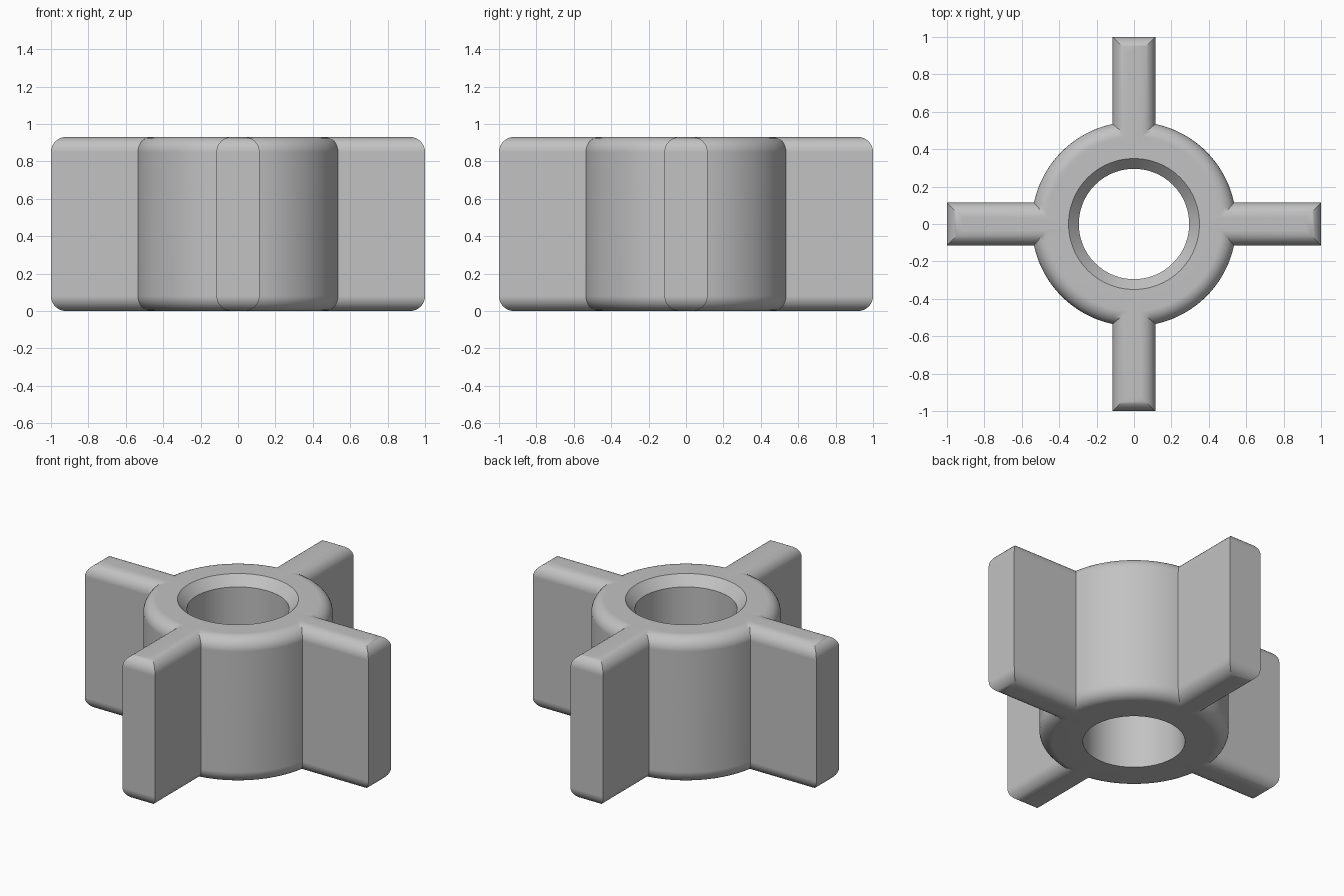
import bpy
import bmesh
from math import asin, sin, cos, pi, sqrt

cube = bpy.data.objects.get("Cube")
if cube:
    bpy.data.objects.remove(cube)

HEIGHT = 0.93
HUB_R = 0.547       # outer radius of the hub
FIN_W = 0.115       # half thickness of a fin
FIN_END = 1.0       # reach of a fin
FILLET = 0.08       # rounding of top and bottom outer edges
BORE_R = 0.295
CHAMFER_R = 0.35    # bore radius at the top of its chamfer
ARC_STEPS = 24
FILLET_STEPS = 8

grey = bpy.data.materials.new("plain grey")
grey.use_nodes = True
colour = (0.54, 0.54, 0.54, 1)
grey.diffuse_color = colour
grey.node_tree.nodes["Principled BSDF"].inputs["Base Color"].default_value = colour


def rotate(x, y, turn):
    c, s = cos(turn), sin(turn)
    return x * c - y * s, x * s + y * c


def arc_angles(start):
    span = pi / 2 - 2 * start
    return [start + span * i / ARC_STEPS for i in range(ARC_STEPS + 1)]


def outline(inset):
    """Hub with four fins, all drawn in by the inset."""
    radius, half, end = HUB_R - inset, FIN_W - inset, FIN_END - inset
    quarter = [(end, -half), (end, half)]
    quarter += [(radius * cos(a), radius * sin(a))
                for a in arc_angles(asin(half / radius))]
    return [rotate(x, y, q * pi / 2) for q in range(4) for x, y in quarter]


def circle(radius):
    """Bore ring whose points match the outline one to one."""
    start = asin((FIN_W - FILLET) / (HUB_R - FILLET))
    angles = [-start / 3, start / 3] + arc_angles(start)
    return [(radius * cos(a + q * pi / 2), radius * sin(a + q * pi / 2))
            for q in range(4) for a in angles]


# Closed loop of cross-sections: up the outside, then down the bore
sections = []
for i in range(FILLET_STEPS + 1):
    a = pi / 2 * i / FILLET_STEPS
    sections.append((outline(FILLET * (1 - sin(a))), FILLET * (1 - cos(a))))
for i in range(FILLET_STEPS + 1):
    a = pi / 2 * i / FILLET_STEPS
    sections.append((outline(FILLET * (1 - cos(a))), HEIGHT - FILLET * (1 - sin(a))))
sections.append((circle(CHAMFER_R), HEIGHT))
sections.append((circle(BORE_R), HEIGHT - 0.06))
sections.append((circle(BORE_R), 0))

bm = bmesh.new()
rings = [[bm.verts.new((x, y, z)) for x, y in pts] for pts, z in sections]
count = len(rings[0])
for k, low in enumerate(rings):
    high = rings[(k + 1) % len(rings)]
    for i in range(count):
        j = (i + 1) % count
        bm.faces.new((low[i], low[j], high[j], high[i]))
bmesh.ops.recalc_face_normals(bm, faces=bm.faces)

mesh = bpy.data.meshes.new("finned_hub")
bm.to_mesh(mesh)
bm.free()
mesh.materials.append(grey)
hub = bpy.data.objects.new("finned_hub", mesh)
bpy.context.collection.objects.link(hub)

# Smooth fillets, crisp corners, flat faces kept flat
bpy.ops.object.select_all(action="DESELECT")
hub.select_set(True)
bpy.context.view_layer.objects.active = hub
bpy.ops.object.shade_smooth_by_angle(angle=pi / 6)
weighted = hub.modifiers.new("flat_faces", "WEIGHTED_NORMAL")
weighted.keep_sharp = True
